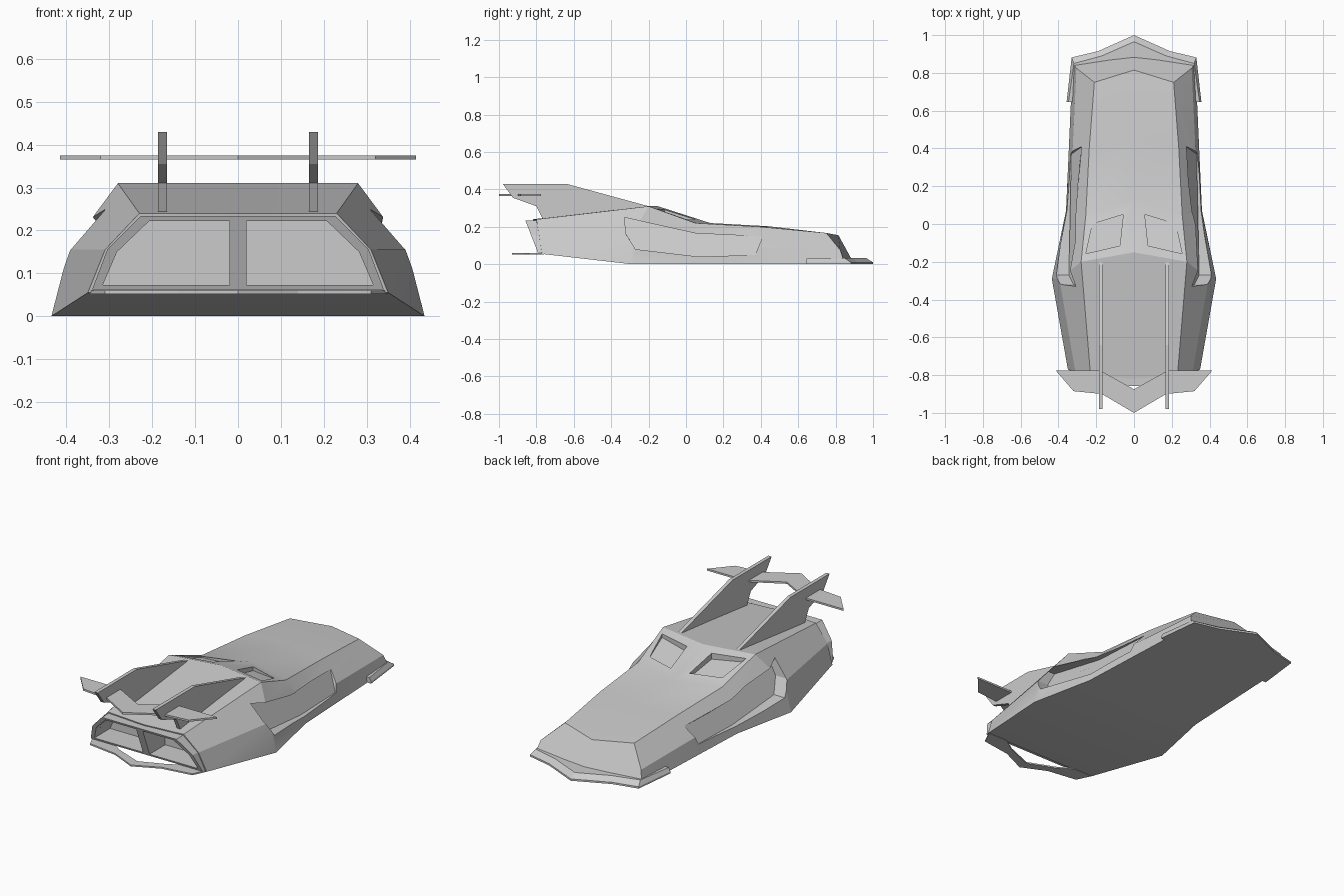
import bpy, bmesh, math

if "Cube" in bpy.data.objects:
    bpy.data.objects.remove(bpy.data.objects["Cube"])


def finish(name, verts, faces):
    bm = bmesh.new()
    vs = [bm.verts.new(v) for v in verts]
    for f in faces:
        bm.faces.new([vs[i] for i in f])
    bmesh.ops.recalc_face_normals(bm, faces=bm.faces)
    me = bpy.data.meshes.new(name)
    bm.to_mesh(me)
    bm.free()
    ob = bpy.data.objects.new(name, me)
    bpy.context.collection.objects.link(ob)
    return ob


def loft(name, loops):
    """Skin closed loops of equal length and cap both ends."""
    n = len(loops[0])
    faces = [list(range(n)), list(range((len(loops) - 1) * n, len(loops) * n))]
    for r in range(len(loops) - 1):
        for i in range(n):
            j = (i + 1) % n
            faces.append([r * n + i, r * n + j, (r + 1) * n + j, (r + 1) * n + i])
    return finish(name, [v for l in loops for v in l], faces)


def mirrored(half):
    """Close a half outline whose first and last points lie on x = 0."""
    return half + [(-p[0], *p[1:]) for p in reversed(half[1:-1])]


def plate(name, half, z0, z1):
    pts = mirrored(half)
    return loft(name, [[(x, y, z) for x, y in pts] for z in (z0, z1)])


def cut(ob, cutters):
    for c in cutters:
        m = ob.modifiers.new("cut", 'BOOLEAN')
        m.operation = 'DIFFERENCE'
        m.solver = 'EXACT'
        m.object = c
    bpy.context.view_layer.update()
    dg = bpy.context.evaluated_depsgraph_get()
    me = bpy.data.meshes.new_from_object(ob.evaluated_get(dg))
    ob.modifiers.clear()
    ob.data = me


# Hull: each row is bottom centre, bottom edge, side crease, deck edge, deck centre
rows = [
    [(0, .90, 0), (.325, .85, 0), (.305, .825, .075), (.21, .75, .167), (0, .815, .155)],
    [(0, .40, 0), (.345, .40, 0), (.325, .40, .09), (.237, .40, .2), (0, .44, .203)],
    [(0, .07, 0), (.36, .07, 0), (.345, .07, .125), (.255, .05, .22), (0, .13, .22)],
    [(0, -.29, 0), (.435, -.29, 0), (.395, -.29, .155), (.28, -.20, .31), (0, -.15, .31)],
    [(0, -.77, .055), (.35, -.77, .055), (.31, -.785, .155), (.23, -.80, .24), (0, -.82, .24)],
]
hull = loft("hull", [mirrored(r) for r in rows])


# Slanted rear frame around the two engine openings
def rear_y(z):
    return -.795 - (z - .07) * .39


outer = mirrored([(0, .062), (.34, .062), (.305, .155), (.226, .234), (0, .234)])
frame = loft("rear_frame", [[(x, y if y else rear_y(z), z) for x, z in outer]
                            for y in (-.73, 0)])

cutters, rear_cutters = [], []
for s in (1, -1):
    # Engine openings, tapering inward
    opening = [(.02, .073), (.315, .073), (.282, .15), (.207, .222), (.02, .222)]
    rear_cutters.append(loft("engine_cutter", [
        [(s * x, -.95, z) for x, z in opening],
        [(s * x, -.66, z) for x, z in opening]]))
    # Side intakes, deeper toward the rear
    pocket = [(.265, -.33, .25), (.275, .05, .165), (.273, .41, .148), (.332, .37, .05),
              (.33, .07, .04), (.345, -.27, .08), (.32, -.32, .16)]
    cutters.append(loft("intake_cutter", [
        [(s * x, y, z) for x, y, z in pocket],
        [(s * .6, y, z) for x, y, z in pocket]]))
    # Windscreen recesses on the cabin slope
    window = [(.057, .05, .015), (.075, -.115, .03), (.255, -.157, .03), (.22, .0, .015)]
    cutters.append(loft("window_cutter", [
        [(s * x, y, .22 + (.09 - y) * .35 - d) for x, y, d in window],
        [(s * x, y, .5) for x, y, d in window]]))

cut(hull, cutters + rear_cutters)
cut(frame, rear_cutters)
for c in cutters + rear_cutters:
    bpy.data.objects.remove(c, do_unlink=True)

# Nose splitter with side skirts
low = [(0, 1.0, .0), (.19, .915, .0), (.33, .882, .0), (.357, .645, .0),
       (.32, .645, .0), (.30, .80, .0), (0, .85, .0)]
mid = [(x, y, .01) for x, y, z in low]
top = [(0, .965, .032), (.17, .89, .032), (.318, .85, .032), (.347, .645, .03),
       (.32, .645, .03), (.30, .80, .032), (0, .85, .032)]
loft("nose_splitter", [mirrored(l) for l in (low, mid, top)])

# Tail fins
fin = [(-.23, .295), (-.2, .31), (-.64, .43), (-.98, .43), (-.925, .355),
       (-.80, .31), (-.765, .24), (-.6, .25)]
for s, side in ((1, "right"), (-1, "left")):
    loft("tail_fin_" + side, [[(s * .176 + d, y, z) for y, z in fin] for d in (-.01, .01)])

# Chevron rear wing and lower lip
plate("rear_wing", [(0, -1.0), (.17, -.90), (.32, -.885), (.415, -.775),
                    (.18, -.775), (0, -.875)], .365, .375)
plate("rear_lip", [(0, -.93), (.14, -.865), (.31, -.84), (.348, -.76),
                   (.23, -.76), (.15, -.815), (0, -.875)], .052, .06)

# Smooth only the gentle hull bends
bpy.ops.object.select_all(action='DESELECT')
hull.select_set(True)
bpy.context.view_layer.objects.active = hull
bpy.ops.object.shade_smooth_by_angle(angle=math.radians(20))
